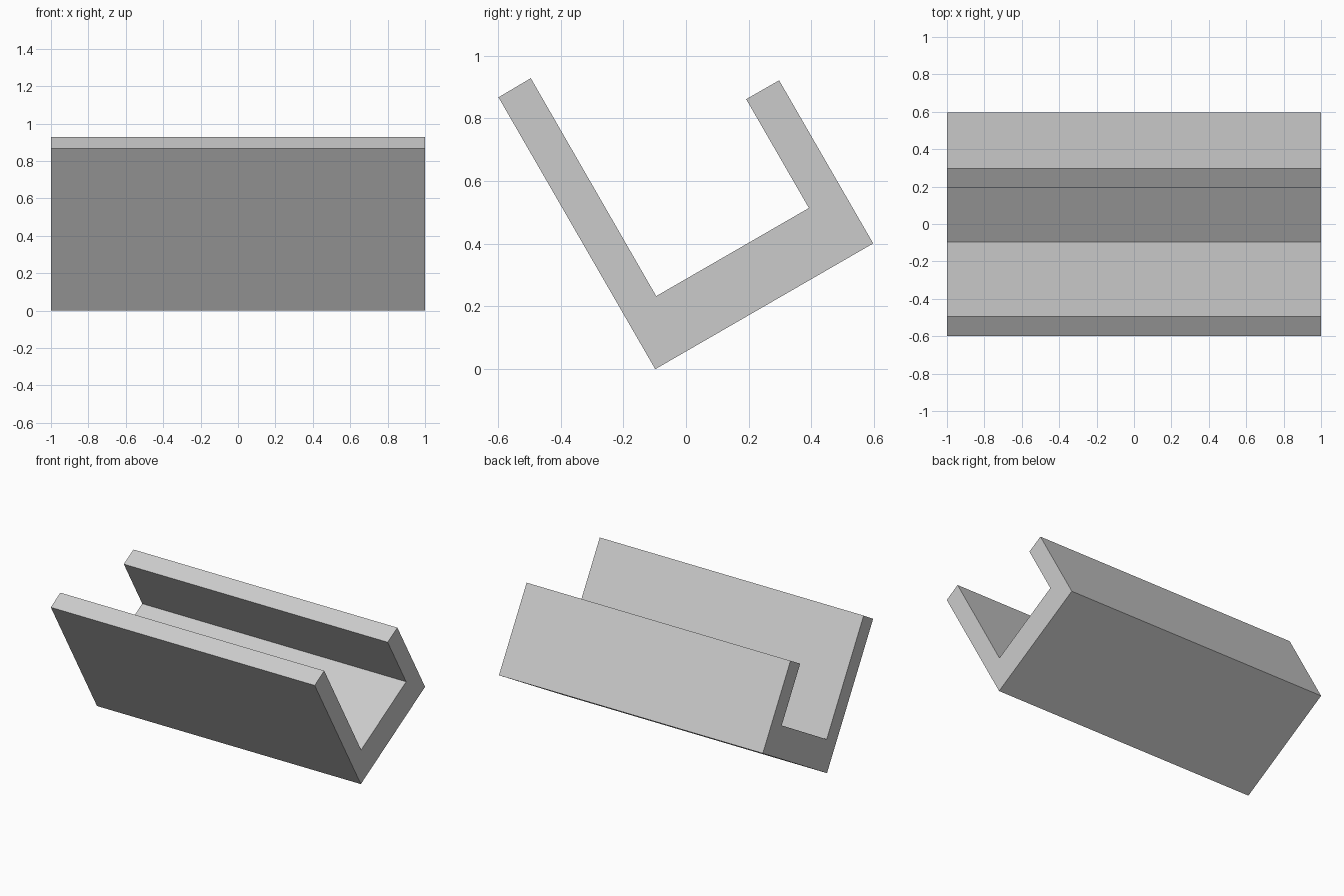
import bpy
import bmesh

cube = bpy.data.objects.get("Cube")
if cube:
    bpy.data.objects.remove(cube, do_unlink=True)

# Plain grey material
grey = bpy.data.materials.new("light_grey")
grey.use_nodes = True
colour = (0.6, 0.6, 0.6, 1)
grey.diffuse_color = colour
grey.node_tree.nodes["Principled BSDF"].inputs["Base Color"].default_value = colour

# Tilted channel section (y, z): floor, short back wall, long front wall
section = [(-0.098, 0), (0.597, 0.401), (0.297, 0.921), (0.192, 0.861),
           (0.392, 0.514), (-0.095, 0.233), (-0.495, 0.928), (-0.598, 0.867)]

# Extrude the section along the full width
bm = bmesh.new()
profile = bm.faces.new([bm.verts.new((-1, y, z)) for y, z in section])
extruded = bmesh.ops.extrude_face_region(bm, geom=[profile], use_keep_orig=True)
moved = [v for v in extruded["geom"] if isinstance(v, bmesh.types.BMVert)]
bmesh.ops.translate(bm, vec=(2, 0, 0), verts=moved)
bmesh.ops.recalc_face_normals(bm, faces=bm.faces)

mesh = bpy.data.meshes.new("tilted_channel")
bm.to_mesh(mesh)
bm.free()
mesh.materials.append(grey)
channel = bpy.data.objects.new("tilted_channel", mesh)
bpy.context.collection.objects.link(channel)
